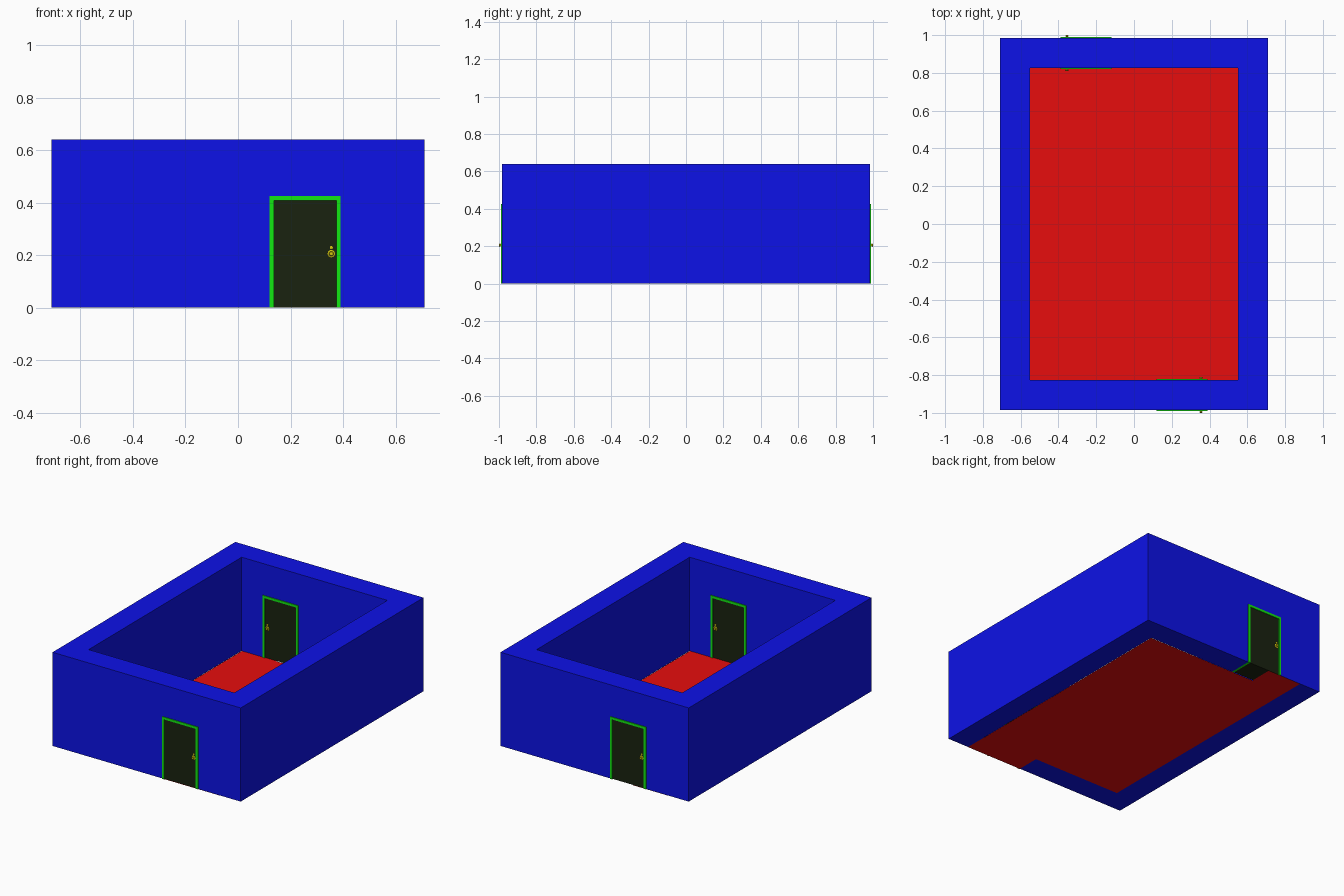
import bpy, bmesh, math
from mathutils import Matrix

if "Cube" in bpy.data.objects:
    bpy.data.objects.remove(bpy.data.objects["Cube"])


def material(name, rgb):
    m = bpy.data.materials.new(name)
    m.diffuse_color = (*rgb, 1)
    m.use_nodes = True
    m.node_tree.nodes["Principled BSDF"].inputs["Base Color"].default_value = m.diffuse_color
    return m


BLUE = material("wall_blue", (0.004, 0.006, 0.8))
RED = material("floor_red", (0.8, 0.004, 0.004))
GREEN = material("frame_green", (0.006, 0.8, 0.006))
DARK = material("door_dark", (0.010, 0.016, 0.005))
GOLD = material("brass_yellow", (0.65, 0.55, 0.004))


def finish(name, bm, mat):
    bmesh.ops.recalc_face_normals(bm, faces=bm.faces)
    me = bpy.data.meshes.new(name)
    bm.to_mesh(me)
    bm.free()
    ob = bpy.data.objects.new(name, me)
    bpy.context.collection.objects.link(ob)
    if mat:
        me.materials.append(mat)
    return ob


def box(name, lo, hi, mat=None):
    bm = bmesh.new()
    bmesh.ops.create_cube(bm, size=1)
    for v in bm.verts:
        v.co = [(a + b) / 2 + c * (b - a) for a, b, c in zip(lo, hi, v.co)]
    return finish(name, bm, mat)


def prism(name, outline, y0, y1, mat):
    # xz outline extruded along y
    bm = bmesh.new()
    face = bm.faces.new([bm.verts.new((x, y0, z)) for x, z in outline])
    ext = bmesh.ops.extrude_face_region(bm, geom=[face])["geom"]
    for v in ext:
        if isinstance(v, bmesh.types.BMVert):
            v.co.y = y1
    return finish(name, bm, mat)


def lathe(name, profile, x, y, z, sign, mat):
    # (radius, distance) profile turned about an axis running out of the door
    bm = bmesh.new()
    verts = [bm.verts.new((r, sign * d, 0)) for r, d in profile]
    edges = [bm.edges.new(p) for p in zip(verts, verts[1:])]
    bmesh.ops.spin(bm, geom=verts + edges, axis=(0, 1, 0), cent=(0, 0, 0),
                   angle=2 * math.pi, steps=20)
    bmesh.ops.remove_doubles(bm, verts=bm.verts, dist=1e-5)
    bmesh.ops.translate(bm, verts=bm.verts, vec=(x, y, z))
    ob = finish(name, bm, mat)
    for p in ob.data.polygons:
        p.use_smooth = True
    ob.data.set_sharp_from_angle(angle=math.radians(35))


OUT, INN, TOP = 0.985, 0.825, 0.64
X0, X1, DOOR_H, T = 0.12, 0.39, 0.425, 0.016

# walls, hollowed and cut through for both doors
walls = box("walls", (-0.71, -OUT, 0.001), (0.71, OUT, TOP), BLUE)
cutters = [box("room_cutter", (-0.55, -INN, -0.1), (0.55, INN, 1)),
           box("front_door_cutter", (X0 + 0.001, -1.1, -0.1), (X1 - 0.001, -0.7, DOOR_H - 0.001)),
           box("back_door_cutter", (-X1 + 0.001, 0.7, -0.1), (-X0 - 0.001, 1.1, DOOR_H - 0.001))]
for c in cutters:
    mod = walls.modifiers.new(c.name, "BOOLEAN")
    mod.operation, mod.object, mod.solver = "DIFFERENCE", c, "EXACT"
    c.hide_render = True
    c.hide_set(True)

# floor sheet running under the doorways
bm = bmesh.new()
bm.faces.new([bm.verts.new((x, y, 0)) for x, y in (
    (X0, -INN), (X0, -OUT), (0.55, -OUT), (0.55, INN),
    (-0.29, INN), (-0.29, OUT), (-0.55, OUT), (-0.55, -INN))])
bmesh.ops.triangulate(bm, faces=bm.faces)
finish("floor", bm, RED)

# doors: the back one is the front one turned half round
for side, s in (("front", 1), ("back", -1)):
    outline = [(X0, 0.001), (X0, DOOR_H), (X1, DOOR_H), (X1, 0.001),
               (X1 - T, 0.001), (X1 - T, DOOR_H - T), (X0 + T, DOOR_H - T), (X0 + T, 0.001)]
    prism(side + "_door_frame", [(s * x, z) for x, z in outline], -s * 0.990, -s * 0.820, GREEN)
    xs = sorted((s * (X0 + T), s * (X1 - T)))
    ys = sorted((-s * 0.984, -s * 0.826))
    box(side + "_door_panel", (xs[0], ys[0], 0.002), (xs[1], ys[1], DOOR_H - T), DARK)
    # knob and lock on each face
    for face, y, d in (("outer", -s * 0.984, -s), ("inner", -s * 0.826, s)):
        lathe(f"{side}_{face}_knob",
              [(0.014, 0), (0.014, 0.002), (0.012, 0.003), (0.005, 0.003), (0.005, 0.007),
               (0.008, 0.009), (0.009, 0.012), (0.007, 0.015), (0, 0.016)],
              s * 0.355, y, 0.206, d, GOLD)
        lathe(f"{side}_{face}_lock", [(0.006, 0), (0.006, 0.002), (0.004, 0.003), (0, 0.003)],
              s * 0.355, y, 0.229, d, GOLD)
